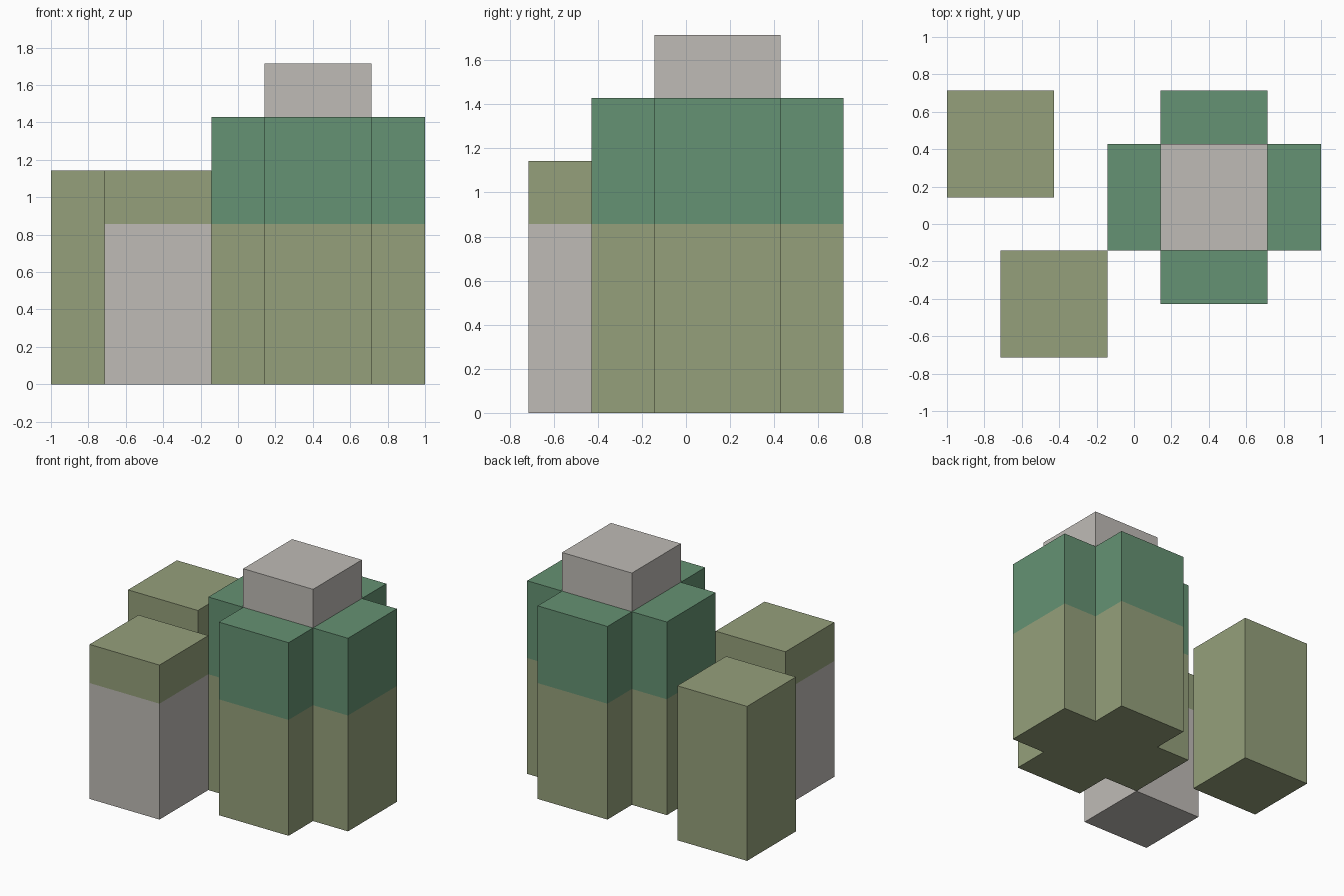
import bpy, bmesh

if "Cube" in bpy.data.objects:
    bpy.data.objects.remove(bpy.data.objects["Cube"])

U = 2 / 7        # one grid step
H = U / 2        # half step, offset of the plan grid


def srgb(r, g, b):
    lin = [(c / 255 / 12.92) if c / 255 <= 0.04045 else ((c / 255 + 0.055) / 1.055) ** 2.4
           for c in (r, g, b)]
    return (*lin, 1.0)


def material(name, rgb):
    m = bpy.data.materials.new(name)
    m.diffuse_color = srgb(*rgb)
    m.use_nodes = True
    m.node_tree.nodes["Principled BSDF"].inputs["Base Color"].default_value = m.diffuse_color
    return m


OLIVE = material("olive", (149, 160, 123))
GREEN = material("green", (101, 146, 115))
GREY = material("warm_grey", (191, 187, 182))


def tower(name, outline, levels, mats):
    """Closed prism: outline in half steps (counter-clockwise), one material per storey band."""
    bm = bmesh.new()
    rings = [[bm.verts.new((x * H, y * H, z * U)) for x, y in outline] for z in levels]
    n = len(outline)
    for band, (lo, hi) in enumerate(zip(rings, rings[1:])):
        for i in range(n):
            j = (i + 1) % n
            bm.faces.new((lo[i], lo[j], hi[j], hi[i])).material_index = band
    bm.faces.new(rings[0][::-1]).material_index = 0
    bm.faces.new(rings[-1]).material_index = len(mats) - 1
    mesh = bpy.data.meshes.new(name)
    bm.to_mesh(mesh)
    bm.free()
    for m in mats:
        mesh.materials.append(m)
    ob = bpy.data.objects.new(name, mesh)
    bpy.context.collection.objects.link(ob)
    return ob


def square(x, y):
    """Square block plan, four half steps wide, from its lower-left corner."""
    return [(x, y), (x + 4, y), (x + 4, y + 4), (x, y + 4)]


# Cross-shaped main tower: olive base, green upper part
cross = [(1, -3), (5, -3), (5, -1), (7, -1), (7, 3), (5, 3),
         (5, 5), (1, 5), (1, 3), (-1, 3), (-1, -1), (1, -1)]
tower("main_tower", cross, (0, 3, 5), (OLIVE, GREEN))

# Grey cap on the main tower
tower("tower_cap", square(1, -1), (5, 6), (GREY,))

# Front block: grey with olive top band
tower("front_block", square(-5, -5), (0, 3, 4), (GREY, OLIVE))

# Back block: plain olive
tower("back_block", square(-7, 1), (0, 4), (OLIVE,))
